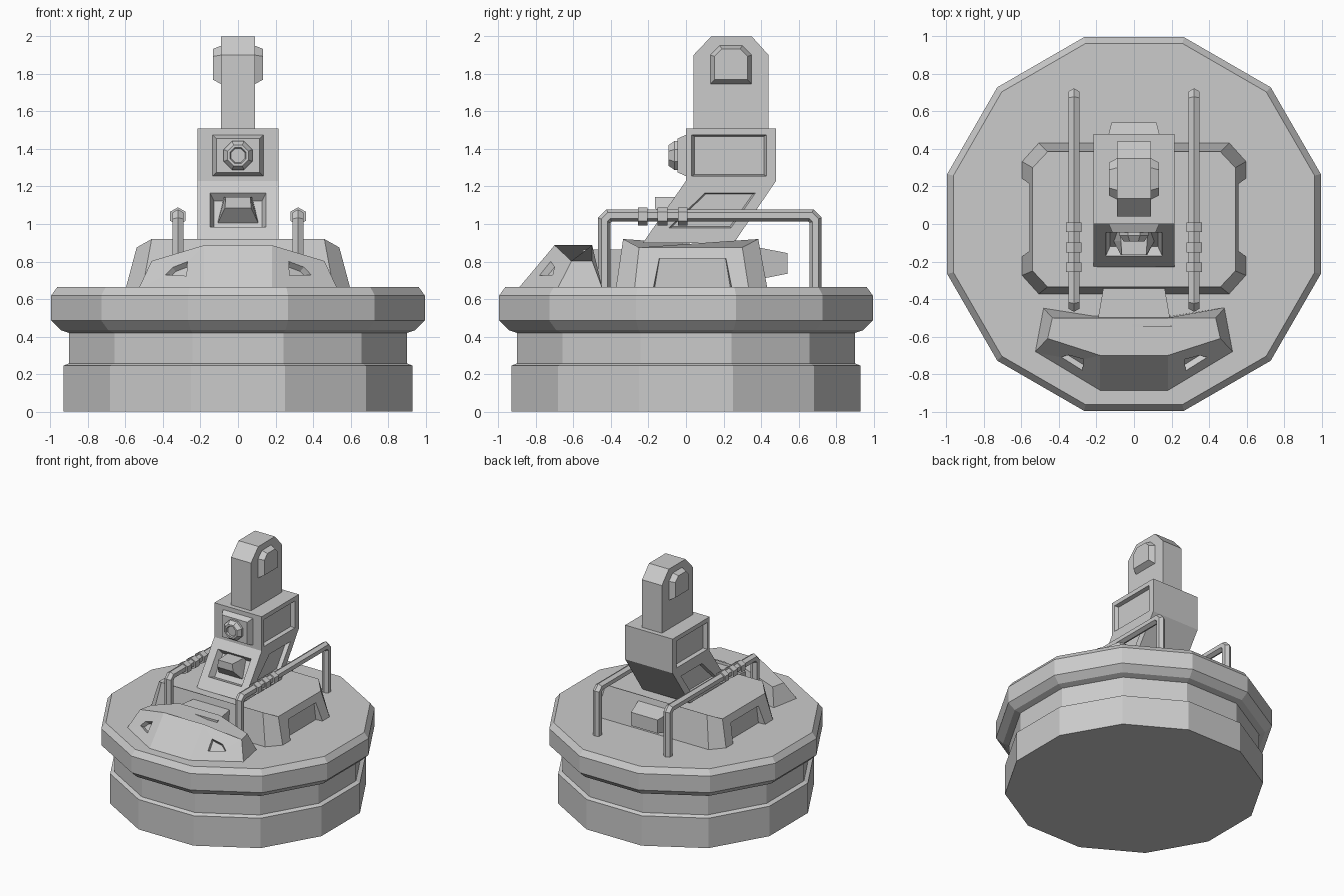
import bpy, bmesh, math
from mathutils import Vector as V

if "Cube" in bpy.data.objects:
    bpy.data.objects.remove(bpy.data.objects["Cube"])


def loft(name, rings):
    """Skin matching rings of points and cap both ends."""
    bm = bmesh.new()
    loops = [[bm.verts.new(p) for p in r] for r in rings]
    n = len(loops[0])
    for a, b in zip(loops, loops[1:]):
        for i in range(n):
            j = (i + 1) % n
            bm.faces.new((a[i], a[j], b[j], b[i]))
    bm.faces.new(loops[0])
    bm.faces.new(loops[-1])
    bmesh.ops.recalc_face_normals(bm, faces=bm.faces)
    me = bpy.data.meshes.new(name)
    bm.to_mesh(me)
    bm.free()
    ob = bpy.data.objects.new(name, me)
    bpy.context.collection.objects.link(ob)
    return ob


def side(pts, x):
    """Place a (y, z) profile at a given x."""
    return [(x, y, z) for y, z in pts]


def rect(y, hx, z0, z1, hx_top=None):
    t = hx if hx_top is None else hx_top
    return [(-hx, y, z0), (hx, y, z0), (t, y, z1), (-t, y, z1)]


def scaled(pts, k):
    pts = [V(p) for p in pts]
    c = sum(pts, V()) / len(pts)
    return [c + (p - c) * k for p in pts]


def pocket(target, name, pts, depth, k=0.92):
    """Cut a recess with sloped walls; depth points into the part."""
    pts, d = [V(p) for p in pts], V(depth)
    floor = [p + d for p in scaled(pts, k)]
    cutter = loft(name, [[p - d for p in pts], pts, floor])
    cutter.hide_render = True
    cutter.hide_viewport = True
    mod = target.modifiers.new(name, 'BOOLEAN')
    mod.operation, mod.solver, mod.object = 'DIFFERENCE', 'EXACT', cutter


# Twelve-sided base: (apothem, z) profile
def dodecagon(a, z):
    r = a / math.cos(math.radians(15))
    return [(r * math.cos(math.radians(15 + 30 * i)),
             r * math.sin(math.radians(15 + 30 * i)), z) for i in range(12)]


loft("base", [dodecagon(a, z) for a, z in (
    (.93, 0), (.93, .245), (.90, .258), (.90, .42), (.945, .435),
    (.995, .485), (.995, .62), (.962, .665))])

# Main deck with chamfered corners and drooping side edges
def deck_ring(xo, xi, y0, y1, c, zo, zi):
    half = [(xi, y0, zi), (xo, y0 + c, zo), (xo, y1 - c, zo), (xi, y1, zi)]
    return half + [(-x, y, z) for x, y, z in reversed(half)]


deck = loft("deck", [deck_ring(.60, .51, -.375, .435, .10, .65, .65),
                     deck_ring(.54, .46, -.335, .385, .085, .875, .92)])
for s in (1, -1):
    pocket(deck, "deck_notch_cutter",
           side([(-.18, .64), (.25, .64), (.22, .82), (-.15, .82)], s * .62),
           (-s * .08, 0, 0), .95)

# Rear vent block and front link block
loft("rear_block", [rect(.36, .165, .70, .88), rect(.54, .12, .735, .845)])
loft("front_link", [rect(-.55, .20, .65, .865), rect(-.32, .16, .65, .865)])

# Front cab wedge
def cab_ring(half):
    return half + [(-x, y, z) for x, y, z in reversed(half)]


cab = loft("front_cab", [
    cab_ring([(.18, -.895, .655), (.53, -.685, .655), (.485, -.445, .655), (.20, -.49, .655)]),
    cab_ring([(.18, -.70, .887), (.46, -.61, .803), (.435, -.50, .803), (.18, -.50, .887)])])
n = V((.0451, -.077, .0665)).normalized()
for s in (1, -1):
    pts = []
    for x, z in ((.39, .73), (.35, .77), (.27, .80), (.275, .725)):
        y = -.89 + (n.x * (x - .18) + n.z * (z - .665)) / -n.y
        pts.append((s * x, y, z))
    pocket(cab, "cab_window_cutter", pts, (-s * n.x * .035, -n.y * .035, -n.z * .035), .85)

# Leaning neck with side panels
neck_profile = [(-.229, .90), (0, 1.23), (0, 1.51), (.48, 1.51), (.48, 1.23), (.256, .90)]
neck = loft("neck", [side(neck_profile, -.215), side(neck_profile, .215)])
for s in (1, -1):
    pocket(neck, "upper_panel_cutter",
           side([(.03, 1.255), (.43, 1.255), (.43, 1.475), (.03, 1.475)], s * .215),
           (-s * .03, 0, 0), .93)
    pocket(neck, "lower_panel_cutter",
           side([(-.09, .98), (.24, .98), (.37, 1.165), (.10, 1.165)], s * .215),
           (-s * .03, 0, 0), .93)

# Front intake recess and its flared hood
def slope(x, z):
    return (x, -.215 + (z - .92) * .694, z)


pocket(neck, "intake_cutter",
       [slope(-.15, .985), slope(.15, .985), slope(.15, 1.165), slope(-.15, 1.165)],
       (0, .041, -.0285), .85)
loft("intake_hood", [rect(.02, .12, .985, 1.145, .075), rect(-.09, .11, 1.0, 1.145, .07),
                     rect(-.165, .07, 1.085, 1.145, .065)])

# Sensor plate and octagonal lens
loft("sensor_plate", [rect(.02, .135, 1.255, 1.475), rect(0, .135, 1.255, 1.475),
                      rect(-.045, .115, 1.275, 1.455)])


def octagon(r, y):
    a = [math.radians(22.5 + 45 * i) for i in range(8)]
    return [(r * math.cos(t), y, 1.365 + r * math.sin(t)) for t in a]


loft("lens", [octagon(r, y) for r, y in (
    (.083, -.03), (.083, -.062), (.06, -.092), (.045, -.092), (.04, -.078))])

# Head and side ears
head = [(.04, 1.5), (.44, 1.5), (.44, 1.90), (.35, 2), (.135, 2), (.04, 1.90)]
loft("head", [side(head, -.09), side(head, .09)])
ear = [(.13, 1.745), (.35, 1.745), (.35, 1.90), (.30, 1.95), (.18, 1.95), (.13, 1.90)]
for s in (1, -1):
    loft("head_ear", [side(ear, s * .08), side(ear, s * .09),
                      scaled(side(ear, s * .133), .8)])


# Hexagonal grab rails with collars
def sweep(name, x, path, r):
    pts = [V((0, y, z)) for y, z in path]
    rings = []
    for i, p in enumerate(pts):
        t0 = (pts[max(i, 1)] - pts[max(i, 1) - 1]).normalized()
        j = min(i, len(pts) - 2)
        t1 = (pts[j + 1] - pts[j]).normalized()
        t = (t0 + t1).normalized()
        up = V((0, -t.z, t.y)) / t.dot(t0)
        rings.append([V((x + r * math.sin(a), 0, 0)) + p + up * r * math.cos(a)
                      for a in (math.pi / 3 * k for k in range(6))])
    loft(name, rings)


rail = [(-.435, .65), (-.435, 1.02), (-.41, 1.045), (.665, 1.045), (.69, 1.02), (.69, .65)]
for x in (-.32, .32):
    sweep("rail", x, rail, .033)
    for y in (-.23, -.125, -.017):
        sweep("rail_collar", x, [(y - .026, 1.041), (y + .026, 1.041)], .048)
